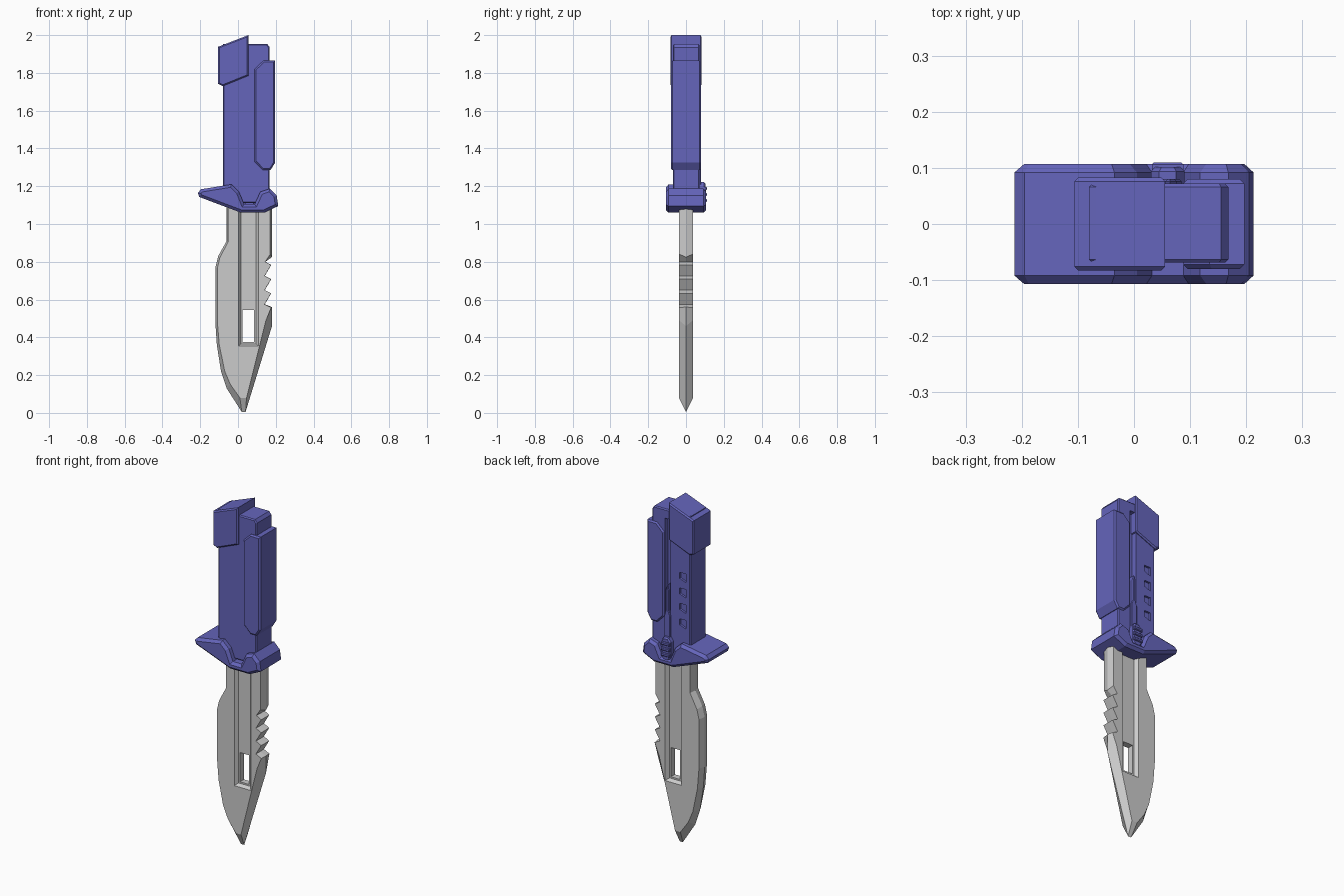
import bpy, bmesh

blue = bpy.data.materials.new("blue_polymer")
blue.diffuse_color = (0.13, 0.13, 0.5, 1)


def finish(name, bm, mat=None):
    bmesh.ops.recalc_face_normals(bm, faces=bm.faces)
    me = bpy.data.meshes.new(name)
    bm.to_mesh(me)
    bm.free()
    ob = bpy.data.objects.new(name, me)
    bpy.context.collection.objects.link(ob)
    if mat:
        me.materials.append(mat)
    return ob


def loft(name, layers, mat=None):
    """Skin (y, outline) layers that share a point count, and cap both ends."""
    bm = bmesh.new()
    rings = [[bm.verts.new((x, y, z)) for x, z in pts] for y, pts in layers]
    n = len(rings[0])
    for a, b in zip(rings, rings[1:]):
        for i in range(n):
            j = (i + 1) % n
            bm.faces.new((a[i], a[j], b[j], b[i]))
    bm.faces.new(rings[0])
    bm.faces.new(rings[-1][::-1])
    return finish(name, bm, mat)


def prism(name, pts, y0, y1, chamfer=0.0, mat=blue):
    """Front-view outline extruded along y, with chamfered front and back rims."""
    bm = bmesh.new()
    a = [bm.verts.new((x, y0, z)) for x, z in pts]
    b = [bm.verts.new((x, y1, z)) for x, z in pts]
    n = len(pts)
    for i in range(n):
        j = (i + 1) % n
        bm.faces.new((a[i], a[j], b[j], b[i]))
    caps = [bm.faces.new(a), bm.faces.new(b[::-1])]
    bmesh.ops.recalc_face_normals(bm, faces=bm.faces)
    if chamfer:
        rim = [e for f in caps for e in f.edges]
        bmesh.ops.bevel(bm, geom=rim, offset=chamfer, segments=1, affect='EDGES')
    return finish(name, bm, mat)


def rect(x0, x1, z0, z1):
    return [(x0, z0), (x1, z0), (x1, z1), (x0, z1)]


def cut(ob, cutter):
    m = ob.modifiers.new("cut", 'BOOLEAN')
    m.operation = 'DIFFERENCE'
    m.solver = 'EXACT'
    m.object = cutter
    cutter.hide_render = True
    cutter.hide_viewport = True


# blade: sharp centre-line outline and matching flat outline on each side
edge = [(-0.06, 1.10), (-0.06, 0.91), (-0.105, 0.83), (-0.12, 0.77), (-0.12, 0.48),
        (-0.112, 0.36), (-0.09, 0.22), (-0.06, 0.13), (0.02, 0.005), (0.04, 0.005),
        (0.18, 0.46), (0.18, 0.56)]
flat = [(-0.052, 1.10), (-0.052, 0.906), (-0.096, 0.822), (-0.109, 0.767), (-0.109, 0.48),
        (-0.099, 0.36), (-0.07, 0.22), (-0.04, 0.15), (0.01, 0.08), (0.045, 0.08),
        (0.148, 0.49), (0.176, 0.558)]
for k in range(3):                      # saw teeth on the spine
    z = 0.575 + 0.075 * k
    teeth = [(0.142, z), (0.176, z + 0.058)]
    edge += teeth
    flat += [(x - 0.001, zz) for x, zz in teeth]
edge += [(0.145, 0.80), (0.18, 0.825), (0.18, 1.10)]
flat += [(0.144, 0.80), (0.170, 0.84), (0.170, 1.10)]
T = 0.037
blade = loft("blade", [(-T, flat), (0, edge), (T, flat)])

# fuller grooves on both sides, and the window through the blade
for s, side in ((-1, "front"), (1, "back")):
    cut(blade, loft("fuller_cutter_" + side, [
        (s * 0.018, rect(0.016, 0.094, 0.366, 1.2)),
        (s * 0.0395, rect(0.0, 0.11, 0.352, 1.2))]))
cut(blade, prism("window_cutter", rect(0.025, 0.085, 0.375, 0.545), -0.1, 0.1, mat=None))

# guard with long fin and a notch around the handle
prism("guard", [(-0.213, 1.165), (-0.195, 1.184), (-0.035, 1.21), (0.005, 1.172),
                (0.032, 1.105), (0.088, 1.105), (0.118, 1.17), (0.168, 1.187),
                (0.205, 1.15), (0.213, 1.095), (0.14, 1.06), (0.015, 1.06),
                (-0.205, 1.143)], -0.107, 0.107, 0.015)

# handle core, with a rear channel and four grip notches
handle = prism("handle", [(-0.08, 1.11), (0.168, 1.11), (0.168, 1.935), (0.155, 1.953),
                          (-0.08, 1.953)], -0.069, 0.072, 0.006)
cut(handle, prism("channel_cutter", rect(0.048, 0.086, 1.15, 1.9), 0.042, 0.2, mat=None))
for k in range(4):
    z = 1.29 + 0.09 * k
    cut(handle, prism("grip_cutter_%d" % k, [(-0.05, z), (-0.01, z + 0.015),
                                             (-0.01, z + 0.05), (-0.05, z + 0.05)],
                      0.06, 0.2, mat=None))

# side grip panel
prism("grip_panel", [(0.088, 1.33), (0.132, 1.285), (0.172, 1.285), (0.197, 1.325),
                     (0.197, 1.865), (0.135, 1.865), (0.088, 1.82)], -0.08, 0.08, 0.008)

# slanted pommel cap
prism("pommel_cap", [(-0.106, 1.742), (-0.08, 1.73), (0.055, 1.785), (0.055, 2.0),
                     (-0.106, 1.938)], -0.083, 0.083, 0.007)

# release lever and ribbed button on the back
prism("release_lever", [(0.045, 1.15), (0.085, 1.15), (0.085, 1.34), (0.076, 1.37),
                        (0.076, 1.49), (0.064, 1.52), (0.056, 1.49), (0.056, 1.37),
                        (0.045, 1.34)], 0.03, 0.08, 0.004)
prism("release_button", [(0.03, 1.105), (0.045, 1.088), (0.075, 1.088), (0.09, 1.105),
                         (0.09, 1.20), (0.075, 1.222), (0.045, 1.222), (0.03, 1.20)],
      0.04, 0.102, 0.008)
for k in range(3):
    z = 1.115 + 0.032 * k
    prism("button_rib_%d" % (k + 1), rect(0.032, 0.088, z, z + 0.018), 0.09, 0.11, 0.004)
